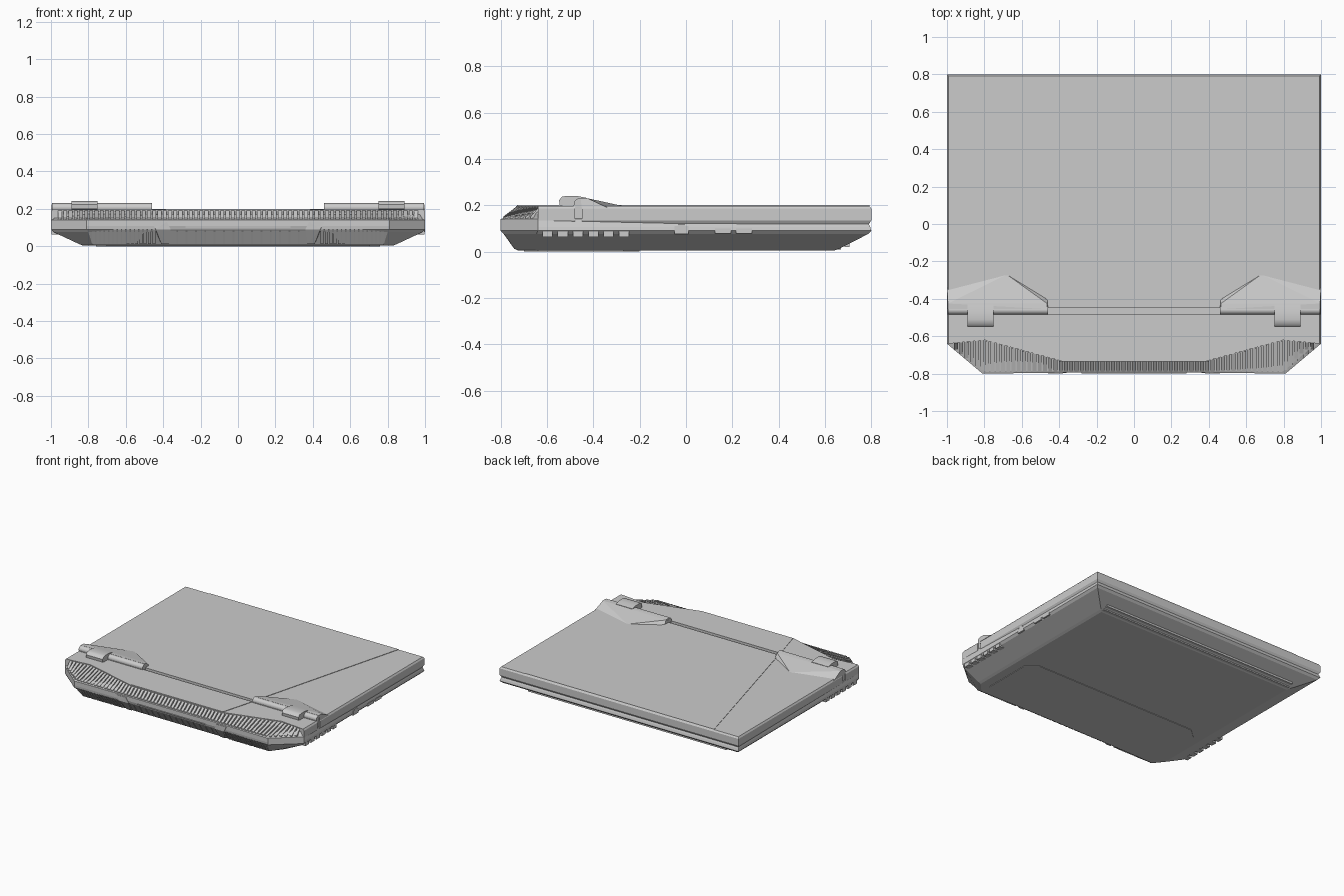
import bpy
import bmesh
import math

if "Cube" in bpy.data.objects:
    bpy.data.objects.remove(bpy.data.objects["Cube"])

grey = bpy.data.materials.new("plain grey")
grey.use_nodes = True
grey.diffuse_color = (0.6, 0.6, 0.6, 1)
grey.node_tree.nodes["Principled BSDF"].inputs["Base Color"].default_value = (0.6, 0.6, 0.6, 1)


def finish(bm, name, smooth=False):
    bmesh.ops.recalc_face_normals(bm, faces=bm.faces)
    mesh = bpy.data.meshes.new(name)
    bm.to_mesh(mesh)
    bm.free()
    mesh.materials.append(grey)
    obj = bpy.data.objects.new(name, mesh)
    bpy.context.collection.objects.link(obj)
    if smooth:
        bpy.ops.object.select_all(action="DESELECT")
        obj.select_set(True)
        bpy.context.view_layer.objects.active = obj
        bpy.ops.object.shade_smooth_by_angle(angle=math.radians(40))
    return obj


def loft(name, rings):
    """Stack of outlines; each ring is (z, right half from front to back)."""
    bm = bmesh.new()
    loops = []
    for z, half in rings:
        outline = half + [(-x, y) for x, y in reversed(half)]
        loops.append([bm.verts.new((x, y, z)) for x, y in outline])
    n = len(loops[0])
    for low, high in zip(loops, loops[1:]):
        for i in range(n):
            j = (i + 1) % n
            bm.faces.new((low[i], low[j], high[j], high[i]))
    bm.faces.new(loops[0])
    bm.faces.new(loops[-1])
    return finish(bm, name)


def add_prism(bm, profile, x0, x1):
    """Extrude a (y, z) profile from x0 to x1."""
    a = [bm.verts.new((x0, y, z)) for y, z in profile]
    b = [bm.verts.new((x1, y, z)) for y, z in profile]
    n = len(profile)
    for i in range(n):
        j = (i + 1) % n
        bm.faces.new((a[i], a[j], b[j], b[i]))
    bm.faces.new(a)
    bm.faces.new(b)


def rect(y0, y1, z0, z1):
    return [(y0, z0), (y1, z0), (y1, z1), (y0, z1)]


def prism(name, profile, x0, x1, smooth=False):
    bm = bmesh.new()
    add_prism(bm, profile, x0, x1)
    return finish(bm, name, smooth)


def lerp(x, x0, y0, x1, y1):
    return y0 + (y1 - y0) * (x - x0) / (x1 - x0)


# Lower chassis, tapering towards the underside
loft("chassis", [
    (0.004, [(0.38, -0.72), (0.76, -0.725), (0.83, -0.65), (0.83, 0.64)]),
    (0.012, [(0.39, -0.73), (0.78, -0.74), (0.85, -0.65), (0.85, 0.66)]),
    (0.075, [(0.4, -0.775), (0.8, -0.785), (0.985, -0.645), (0.985, 0.785)]),
    (0.09, [(0.4, -0.79), (0.81, -0.8), (1, -0.64), (1, 0.8)]),
    (0.107, [(0.4, -0.795), (0.81, -0.8), (1, -0.64), (0.995, 0.795)]),
    (0.14, [(0.4, -0.795), (0.81, -0.8), (1, -0.64), (0.98, 0.78)]),
    (0.146, [(0.4, -0.785), (0.8, -0.785), (0.985, -0.64), (0.98, 0.78)]),
    (0.172, [(0.38, -0.73), (0.8, -0.62), (0.98, -0.63), (0.98, 0.78)]),
])

# Fixed deck in front of the hinge
loft("front_deck", [
    (z, [(0.38, -0.735), (0.8, -0.62), (1 - d, -0.64), (1 - d, -0.48)])
    for z, d in ((0.105, 0.015), (0.135, 0), (0.185, 0), (0.197, 0.008))
])
loft("front_deck_panel", [
    (z, [(0.385, -0.73), (0.455, -0.48)]) for z in (0.19, 0.2)
])

# Lid with bevelled sides and a slightly raised centre panel
loft("lid", [
    (z, [(1 - d, -0.45), (1 - d, 0.8 - d)])
    for z, d in ((0.11, 0.015), (0.135, 0), (0.185, 0), (0.197, 0.008))
])
loft("lid_centre_panel", [
    (z, [(0.46, -0.45), (0.79, 0.792)]) for z in (0.19, 0.2)
])

# Underside access panel
loft("bottom_panel", [
    (z, [(0.7, -0.7), (0.76, -0.64), (0.76, -0.27), (0.68, -0.2)])
    for z in (0, 0.006)
])
for i, y in enumerate((0.65, 0.685)):
    prism(f"underside_rail_{i + 1}", rect(y, y + 0.02, 0.008 + i * 0.012, 0.05), -0.83, 0.83)

# Upper vent slats between the deck and the front edge
bm = bmesh.new()
for i in range(-34, 35):
    x = i * 0.028
    ax = abs(x)
    back = -0.735
    if ax > 0.8:
        back = lerp(ax, 0.8, -0.62, 1, -0.64)
    elif ax > 0.38:
        back = lerp(ax, 0.38, -0.735, 0.8, -0.62)
    front = -0.79 if ax < 0.8 else lerp(ax, 0.8, -0.79, 1, -0.635)
    if back - front > 0.015:
        add_prism(bm, [(front, 0.138), (front, 0.15), (back, 0.192), (back, 0.138)],
                  x - 0.01, x + 0.01)
finish(bm, "upper_vent_slats")

# Lower vent slats on the sloping front face
slope = [(-0.734, 0.012), (-0.788, 0.09), (-0.77, 0.09), (-0.715, 0.012)]
bm = bmesh.new()
for i in range(-7, 8):
    add_prism(bm, slope, i * 0.05 - 0.02, i * 0.05 + 0.02)
for side in (-1, 1):
    for i in range(15):
        x = side * (0.45 + i * 0.023)
        add_prism(bm, [(y - 0.008, z) for y, z in slope], x - 0.008, x + 0.008)
finish(bm, "lower_vent_slats")
prism("front_trim", rect(-0.8, -0.78, 0.1, 0.106), -0.28, 0.28)

# Hinges, braces and side cooling tabs, mirrored left and right
knuckle = [(-0.545, 0.2), (-0.548, 0.222), (-0.535, 0.237), (-0.51, 0.241),
           (-0.47, 0.24), (-0.43, 0.232), (-0.43, 0.2), (-0.46, 0.165), (-0.5, 0.19)]
bar = [(-0.46 + 0.024 * math.cos(a * math.pi / 8), 0.206 + 0.024 * math.sin(a * math.pi / 8))
       for a in range(16)]
for s, side in ((1, "left"), (-1, "right")):
    bm = bmesh.new()
    for x, y, z in ((1, -0.34, 0.19), (0.68, -0.27, 0.196), (0.46, -0.4, 0.19),
                    (0.46, -0.45, 0.19), (1, -0.45, 0.19), (0.465, -0.425, 0.226),
                    (0.995, -0.425, 0.23), (0.465, -0.455, 0.23), (0.995, -0.455, 0.23)):
        bm.verts.new((s * x, y, z))
    bmesh.ops.convex_hull(bm, input=bm.verts)
    finish(bm, f"{side}_hinge_cover")
    prism(f"{side}_hinge_bar", bar, s * 0.46, s * 0.995, True)
    prism(f"{side}_hinge_block", rect(-0.485, -0.445, 0.11, 0.2), s * 0.46, s * 0.993)
    prism(f"{side}_hinge_knuckle", knuckle, s * 0.75, s * 0.89, True)

    # Slanted brace between the centre and outer vents
    bm = bmesh.new()
    for x, y, z in ((0.37, -0.742, 0.012), (0.41, -0.742, 0.012), (0.36, -0.795, 0.09),
                    (0.44, -0.797, 0.09), (0.38, -0.798, 0.13), (0.46, -0.798, 0.13)):
        bm.verts.new((s * x, y, z))
        bm.verts.new((s * x, y + 0.03, z))
    bmesh.ops.convex_hull(bm, input=bm.verts)
    finish(bm, f"{side}_front_brace")

    bm = bmesh.new()
    for i in range(6):
        y = -0.62 + i * 0.066
        add_prism(bm, rect(y, y + 0.044, 0.062, 0.106), s * 0.93, s * 0.998)
    finish(bm, f"{side}_cooling_tabs")

# Connectors on the left side
for name, y0, y1, z0, z1 in (("round_port", -0.05, 0.01, 0.076, 0.11),
                             ("round_port_top", -0.035, -0.005, 0.105, 0.12),
                             ("wide_port", 0.125, 0.195, 0.078, 0.1),
                             ("small_port", 0.215, 0.285, 0.078, 0.1)):
    prism(name, rect(y0, y1, z0, z1), 0.95, 1.0)
